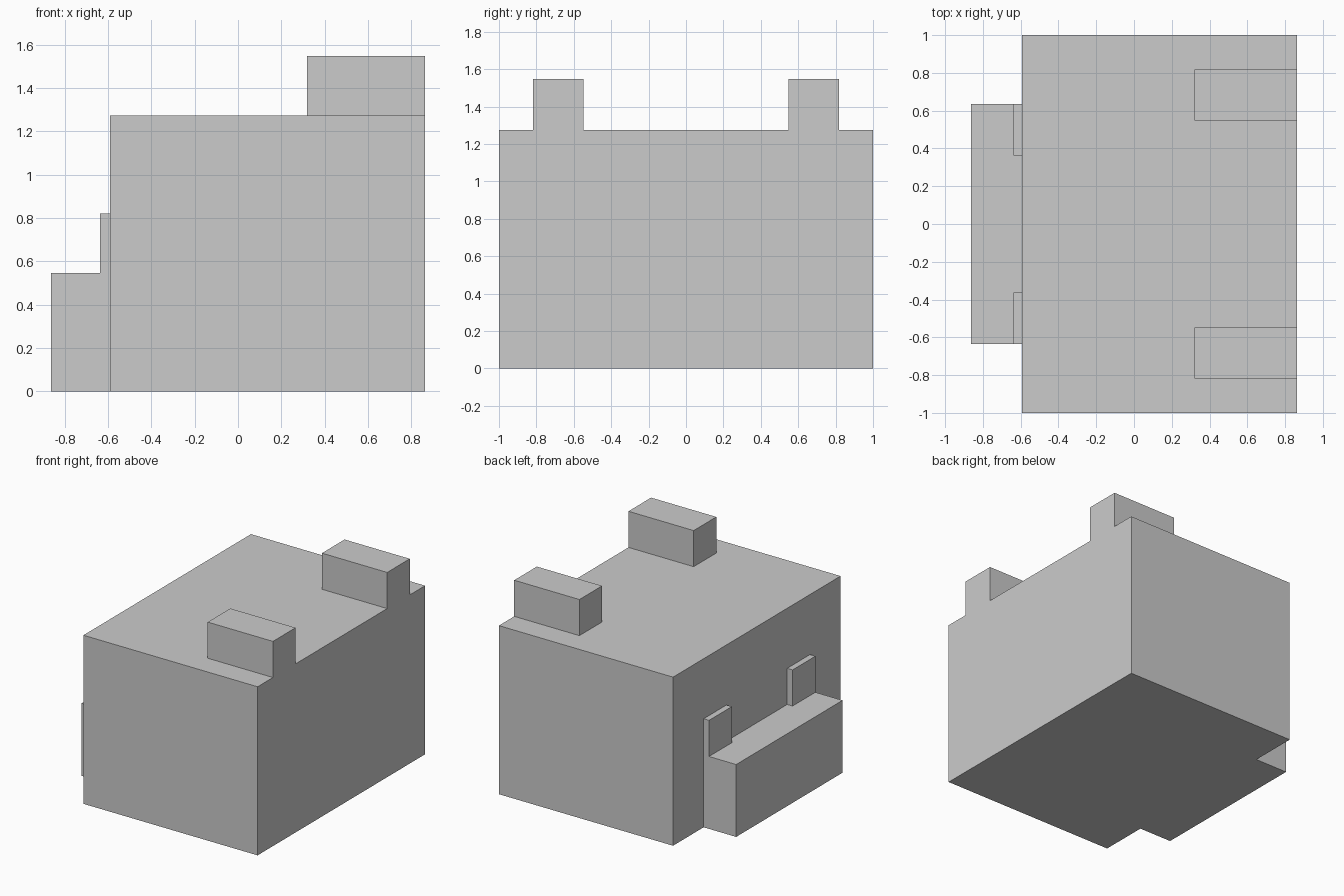
import bpy
import bmesh
from mathutils import Vector

cube = bpy.data.objects.get("Cube")
if cube:
    bpy.data.objects.remove(cube, do_unlink=True)

grey = bpy.data.materials.new("plain grey")
grey.use_nodes = True
colour = (0.6, 0.6, 0.6, 1)
grey.diffuse_color = colour
grey.node_tree.nodes["Principled BSDF"].inputs["Base Color"].default_value = colour


def block(name, x, y, z, open_sides=()):
    """Box between the given limits, left open where it joins another part."""
    bm = bmesh.new()
    bmesh.ops.create_cube(bm, size=1)
    hidden = [f for f in bm.faces
              if any(f.normal.dot(Vector(d)) > 0.9 for d in open_sides)]
    bmesh.ops.delete(bm, geom=hidden, context='FACES_ONLY')
    for v in bm.verts:
        v.co = [lim[0] if c < 0 else lim[1] for c, lim in zip(v.co, (x, y, z))]
    mesh = bpy.data.meshes.new(name)
    bm.to_mesh(mesh)
    bm.free()
    mesh.materials.append(grey)
    obj = bpy.data.objects.new(name, mesh)
    bpy.context.collection.objects.link(obj)


DOWN, RIGHTWARD = (0, 0, -1), (1, 0, 0)
BODY_X, BODY_TOP = -0.592, 1.274
STEP_TOP, STEP_Y = 0.547, 0.635

# Main body and the low step on its side
block("body", (BODY_X, 0.864), (-1, 1), (0, BODY_TOP))
block("step", (-0.864, BODY_X), (-STEP_Y, STEP_Y), (0, STEP_TOP), [RIGHTWARD])

# Paired roof blocks and thin tabs above the step
for side, label in ((-1, "front"), (1, "back")):
    roof_y = sorted((side * 0.547, side * 0.817))
    tab_y = sorted((side * 0.363, side * STEP_Y))
    block(label + "_roof_block", (0.319, 0.864), roof_y, (BODY_TOP, 1.547), [DOWN])
    block(label + "_tab", (-0.637, BODY_X), tab_y, (STEP_TOP, 0.82), [DOWN, RIGHTWARD])
